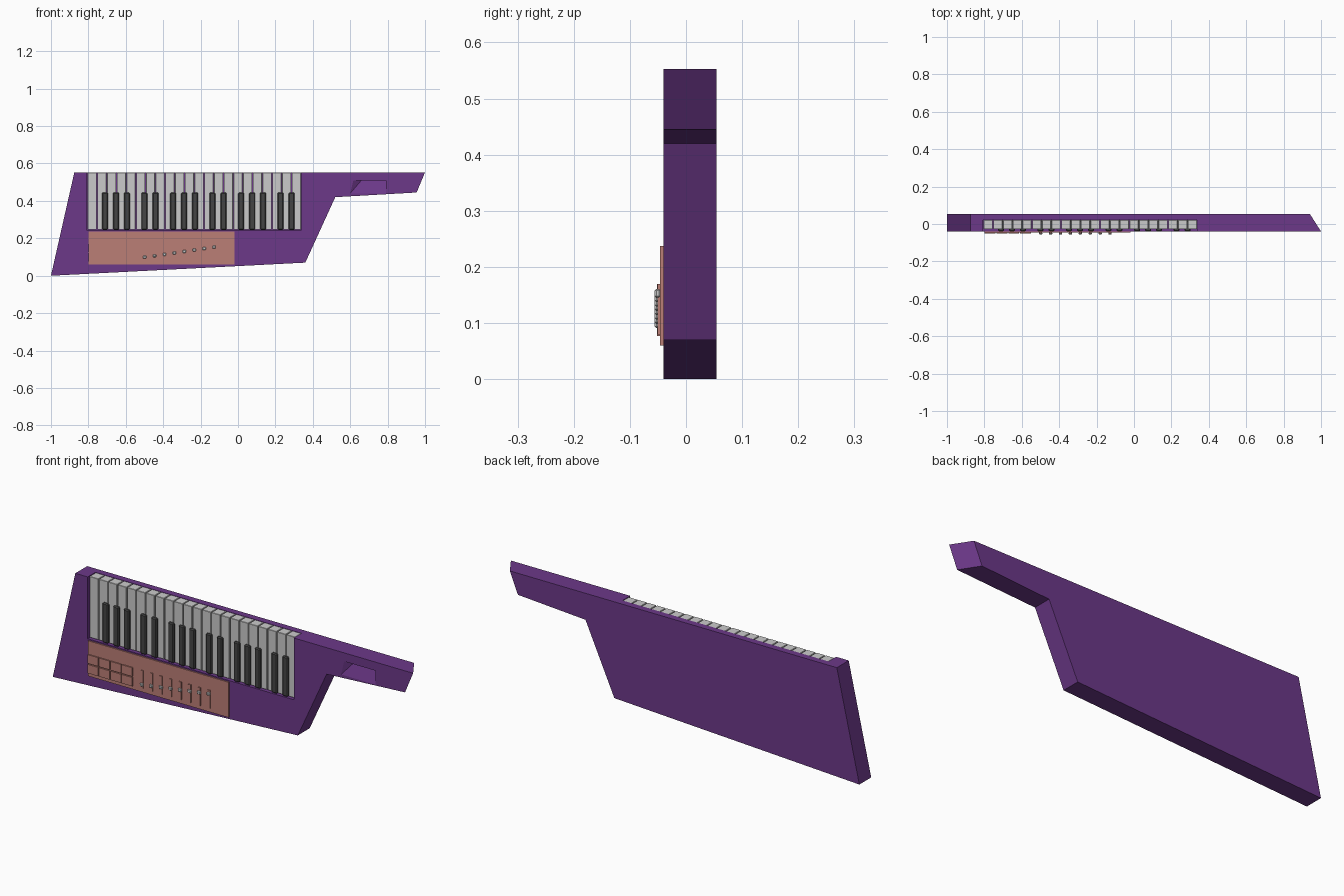
import bpy, bmesh

if "Cube" in bpy.data.objects:
    bpy.data.objects.remove(bpy.data.objects["Cube"])


def material(name, rgb):
    m = bpy.data.materials.new(name)
    m.diffuse_color = (*rgb, 1)
    m.use_nodes = True
    m.node_tree.nodes["Principled BSDF"].inputs["Base Color"].default_value = m.diffuse_color
    return m


PURPLE = material("purple", (0.15, 0.04, 0.25))
BROWN = material("brown", (0.5, 0.21, 0.18))
DARK = material("dark", (0.06, 0.06, 0.06))


def finish(name, bm, mat=None):
    bmesh.ops.recalc_face_normals(bm, faces=bm.faces)
    me = bpy.data.meshes.new(name)
    bm.to_mesh(me)
    bm.free()
    ob = bpy.data.objects.new(name, me)
    bpy.context.collection.objects.link(ob)
    if mat:
        me.materials.append(mat)
    return ob


def box(name, x, y, z, mat=None, bevel=0):
    bm = bmesh.new()
    bmesh.ops.create_cube(bm, size=1)
    for v in bm.verts:
        v.co = [lo + (c + 0.5) * (hi - lo) for c, (lo, hi) in zip(v.co, (x, y, z))]
    ob = finish(name, bm, mat)
    if bevel:
        mod = ob.modifiers.new("bevel", "BEVEL")
        mod.width = bevel
        mod.segments = 1
    return ob


def loft(name, front, back, mat=None):
    """Solid between two matching outlines."""
    bm = bmesh.new()
    f = [bm.verts.new(p) for p in front]
    b = [bm.verts.new(p) for p in back]
    bm.faces.new(f)
    bm.faces.new(b)
    n = len(f)
    for i in range(n):
        j = (i + 1) % n
        bm.faces.new((f[i], f[j], b[j], b[i]))
    return finish(name, bm, mat)


def cut(ob, cutter):
    cutter.hide_render = True
    cutter.hide_viewport = True
    cutter.display_type = "WIRE"
    mod = ob.modifiers.new("cut", "BOOLEAN")
    mod.operation = "DIFFERENCE"
    mod.solver = "EXACT"
    mod.object = cutter


FRONT, BACK, BED = -0.04, 0.054, 0.021

# Body with neck; the tip slants away towards the back
outline = [(-1, 0), (0.36, 0.07), (0.52, 0.42), (0.955, 0.445), (1, 0.553), (-0.875, 0.553)]
body = loft("body",
            [(x, FRONT, z) for x, z in outline],
            [(x - (0.06 if x > 0.9 else 0), BACK, z) for x, z in outline], PURPLE)

# Key bed notch, open at the top edge
K0, K1 = -0.806, 0.338
cut(body, box("keybed_cutter", (K0, K1), (-0.1, BED), (0.243, 0.6)))

# Thumb scoop on the neck, deepest at its upper edge
tri = [(FRONT - 0.01, 0.43), (FRONT, 0.44), (FRONT + 0.025, 0.51), (FRONT - 0.01, 0.51)]
cut(body, loft("scoop_cutter",
               [(0.60 if y <= FRONT else 0.66, y, z) for y, z in tri],
               [(0.79, y, z) for y, z in tri]))

# White keys
WHITE = 22
pitch = (K1 - K0) / WHITE
for i in range(WHITE):
    x = K0 + i * pitch
    box(f"white_key_{i + 1}", (x + 0.002, x + pitch - 0.002), (-0.028, BED),
        (0.246, 0.552), bevel=0.0015)

# Black keys in groups of three and two, spread slightly within each group
for k in range(1, WHITE):
    step = (k - 2) % 7
    if step in (3, 6):
        continue
    spread = {0: -0.009, 1: -0.002, 2: 0.004, 4: -0.007, 5: 0.001}[step]
    x = K0 + k * pitch + spread
    box(f"black_key_{k}", (x - 0.016, x + 0.016), (-0.039, BED), (0.245, 0.445), DARK, 0.005)

# Control panel
box("control_panel", (-0.8, -0.02), (-0.046, FRONT + 0.002), (0.06, 0.237), BROWN)

# Pads
for row in range(2):
    for col in range(4):
        x, z = -0.798 + col * 0.063, 0.077 + row * 0.049
        box(f"pad_{row}_{col}", (x, x + 0.058), (-0.052, -0.045), (z, z + 0.044), BROWN)

# Slider tracks with knobs rising from left to right
for i in range(8):
    x, z = -0.499 + i * 0.053, 0.099 + i * 0.0077
    box(f"slider_track_{i + 1}", (x - 0.007, x + 0.007), (-0.051, -0.045), (0.08, 0.17), BROWN)
    box(f"slider_knob_{i + 1}", (x - 0.009, x + 0.009), (-0.056, -0.045),
        (z - 0.008, z + 0.008), bevel=0.003)
